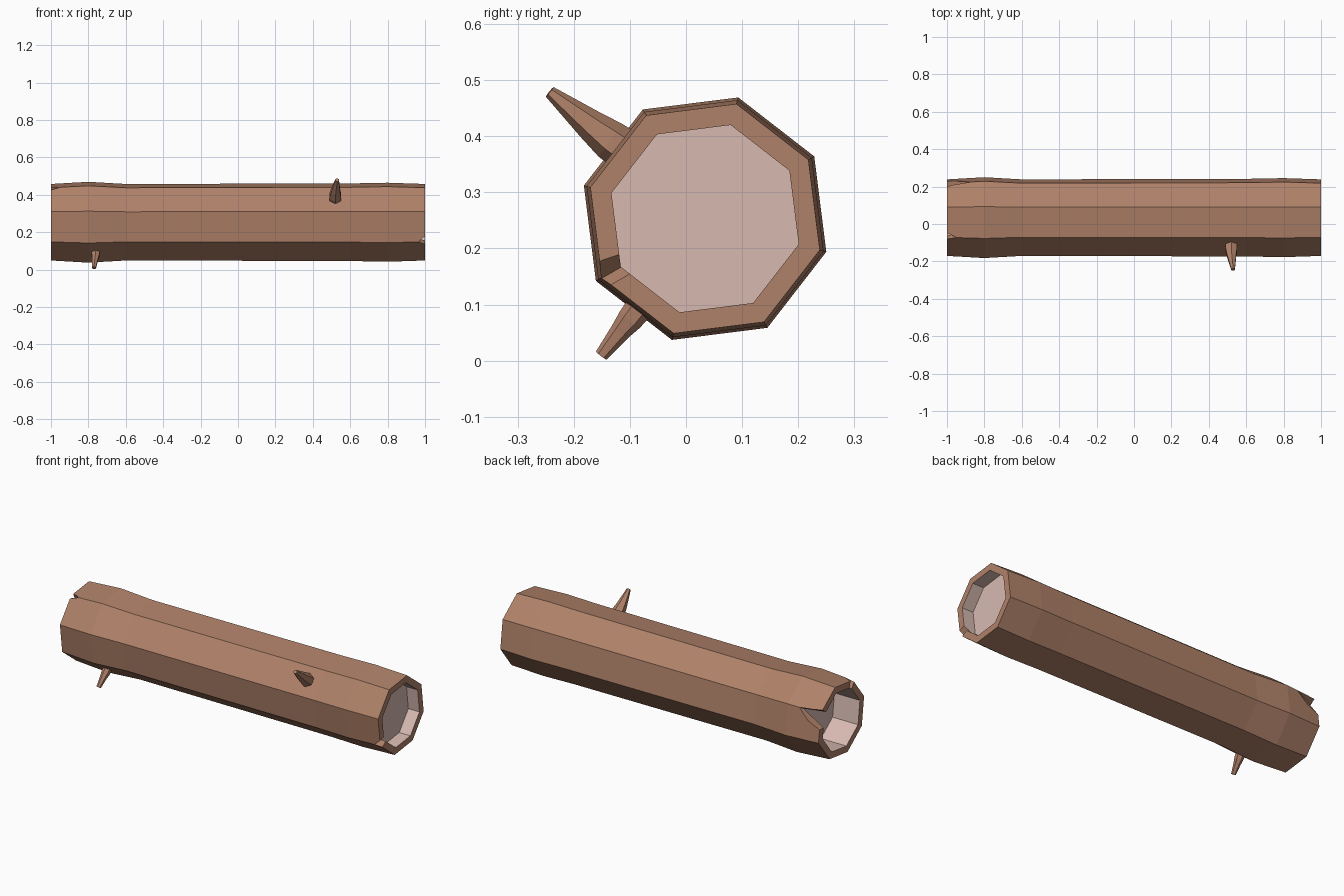
import bpy, bmesh, math
from mathutils import Vector

if "Cube" in bpy.data.objects:
    bpy.data.objects.remove(bpy.data.objects["Cube"])

CY, CZ, TURN = 0.034, 0.253, 29.7   # log axis position and octagon rotation


def material(name, rgb):
    m = bpy.data.materials.new(name)
    m.diffuse_color = (*rgb, 1)
    m.use_nodes = True
    m.node_tree.nodes["Principled BSDF"].inputs["Base Color"].default_value = m.diffuse_color
    return m


bark = material("bark", (0.43, 0.22, 0.14))
pith = material("pale_wood", (0.68, 0.49, 0.44))


def finish(name, bm, mats):
    bmesh.ops.recalc_face_normals(bm, faces=bm.faces)
    me = bpy.data.meshes.new(name)
    bm.to_mesh(me)
    bm.free()
    for m in mats:
        me.materials.append(m)
    ob = bpy.data.objects.new(name, me)
    bpy.context.collection.objects.link(ob)
    return ob


def loft(bm, rings, mat_of=lambda i: 0):
    """Skin a list of point rings and cap both ends."""
    vr = [[bm.verts.new(p) for p in r] for r in rings]
    n = len(vr[0])
    for i in range(len(vr) - 1):
        for k in range(n):
            j = (k + 1) % n
            f = bm.faces.new((vr[i][k], vr[i][j], vr[i + 1][j], vr[i + 1][k]))
            f.material_index = mat_of(i)
    bm.faces.new(vr[0][::-1]).material_index = mat_of(0)
    bm.faces.new(vr[-1]).material_index = mat_of(len(vr) - 2)


def polar(x, r, deg):
    a = math.radians(deg)
    return Vector((x, CY + r * math.cos(a), CZ + r * math.sin(a)))


# Log: one profile running from the left recess, over the bark, into the right recess
profile = [(-0.84, 0.173), (-1, 0.173), (-1, 0.212), (-0.8, 0.224), (-0.6, 0.212),
           (0.6, 0.215), (0.8, 0.219), (1, 0.212), (1, 0.173), (0.93, 0.173)]
bm = bmesh.new()
loft(bm, [[polar(x, r, TURN + 45 * k) for k in range(8)] for x, r in profile],
     lambda i: 1 if i in (0, len(profile) - 2) else 0)
log = finish("log", bm, [bark, pith])

# Splits in the rims: end side, two rim angles, tip angle, tip x
splits = [(-1, 2, 37, 29.7, -0.87),
          (-1, 113, 127, 119.7, -0.95),
          (1, 199, 221, 210, 0.965)]
for n, (end, a1, a2, at, tip) in enumerate(splits):
    over = end * 1.02
    bm = bmesh.new()
    loft(bm, [[polar(over, r, a1), polar(over, r, a2), polar(tip, r, at)] for r in (0.15, 0.3)])
    cutter = finish(f"split_cutter_{n + 1}", bm, [bark, pith])
    cutter.hide_render = True
    cutter.hide_viewport = True
    mod = log.modifiers.new("split", 'BOOLEAN')
    mod.operation = 'DIFFERENCE'
    mod.solver = 'EXACT'
    mod.object = cutter


# Branch stubs: tapered six-sided tubes along a short path
def branch(name, path):
    pts = [Vector(p[:3]) for p in path]
    bm = bmesh.new()
    rings = []
    for i, p in enumerate(pts):
        d = (pts[min(i + 1, len(pts) - 1)] - pts[max(i - 1, 0)]).normalized()
        u = d.cross(Vector((1, 0, 0))).normalized()
        v = d.cross(u)
        rings.append([p + path[i][3] * (u * math.cos(k * math.pi / 3) + v * math.sin(k * math.pi / 3))
                      for k in range(6)])
    loft(bm, rings)
    return finish(name, bm, [bark])


branch("upper_branch", [(0.52, -0.095, 0.365, 0.038), (0.52, -0.135, 0.393, 0.036),
                        (0.522, -0.17, 0.42, 0.028), (0.53, -0.243, 0.479, 0.011)])
branch("lower_branch", [(-0.76, -0.075, 0.105, 0.026), (-0.762, -0.1, 0.073, 0.023),
                        (-0.765, -0.118, 0.051, 0.018), (-0.77, -0.151, 0.009, 0.012)])
